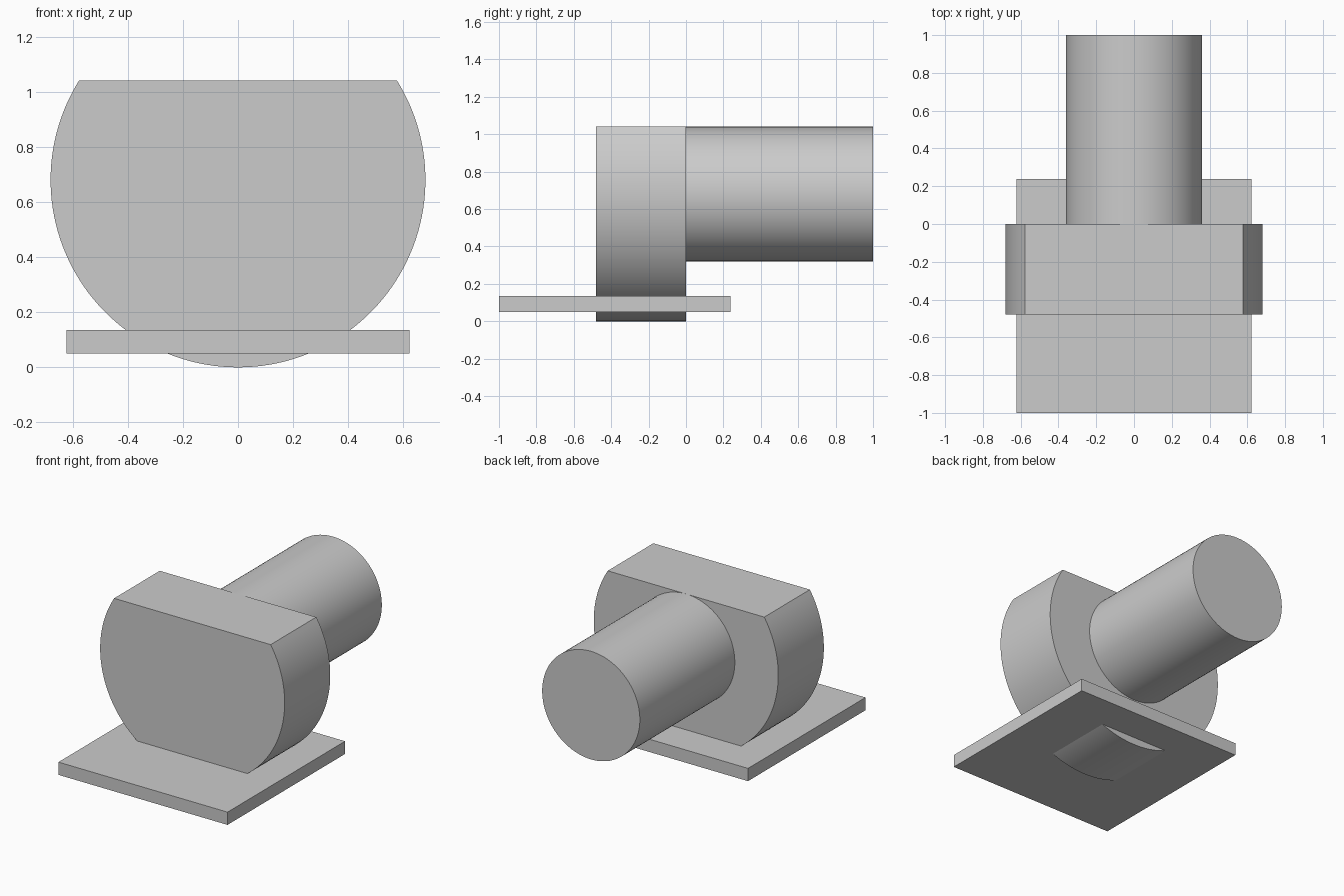
import bpy, bmesh, math
from mathutils import Matrix

cube = bpy.data.objects.get("Cube")
if cube:
    bpy.data.objects.remove(cube, do_unlink=True)

# Single plain grey
grey = bpy.data.materials.new("light_grey")
grey.use_nodes = True
colour = (0.6, 0.6, 0.6, 1)
grey.diffuse_color = colour
grey.node_tree.nodes["Principled BSDF"].inputs["Base Color"].default_value = colour

AXIS_Z = 0.68


def arc(radius, start, end, steps):
    """Points (x, z) on a circle about the shared axis."""
    angles = [start + (end - start) * i / steps for i in range(steps + 1)]
    return [(radius * math.cos(a), AXIS_Z + radius * math.sin(a)) for a in angles]


def extrude_y(name, outline, y0, y1):
    """Prism made by pushing an x-z outline along y."""
    bm = bmesh.new()
    face = bm.faces.new([bm.verts.new((x, y0, z)) for x, z in outline])
    out = bmesh.ops.extrude_face_region(bm, geom=[face], use_keep_orig=True)
    moved = [v for v in out["geom"] if isinstance(v, bmesh.types.BMVert)]
    bmesh.ops.translate(bm, verts=moved, vec=(0, y1 - y0, 0))
    bmesh.ops.recalc_face_normals(bm, faces=bm.faces)
    mesh = bpy.data.meshes.new(name)
    bm.to_mesh(mesh)
    bm.free()
    obj = bpy.data.objects.new(name, mesh)
    bpy.context.collection.objects.link(obj)
    mesh.materials.append(grey)
    bpy.ops.object.select_all(action='DESELECT')
    obj.select_set(True)
    bpy.context.view_layer.objects.active = obj
    bpy.ops.object.shade_smooth_by_angle(angle=math.radians(25))
    return obj


# Head: round disc with its top cut flat, level with the shaft
flat = math.asin(0.36 / 0.68)
extrude_y("head_disc", arc(0.68, math.pi - flat, 2 * math.pi + flat, 96), -0.48, 0)

# Shaft: plain cylinder running backwards
extrude_y("shaft", arc(0.36, 0, 2 * math.pi, 96)[:-1], 0, 1)

# Base plate: thin slab the disc dips through
plate = [(-0.623, 0.05), (0.623, 0.05), (0.623, 0.135), (-0.623, 0.135)]
extrude_y("base_plate", plate, -1, 0.237)
